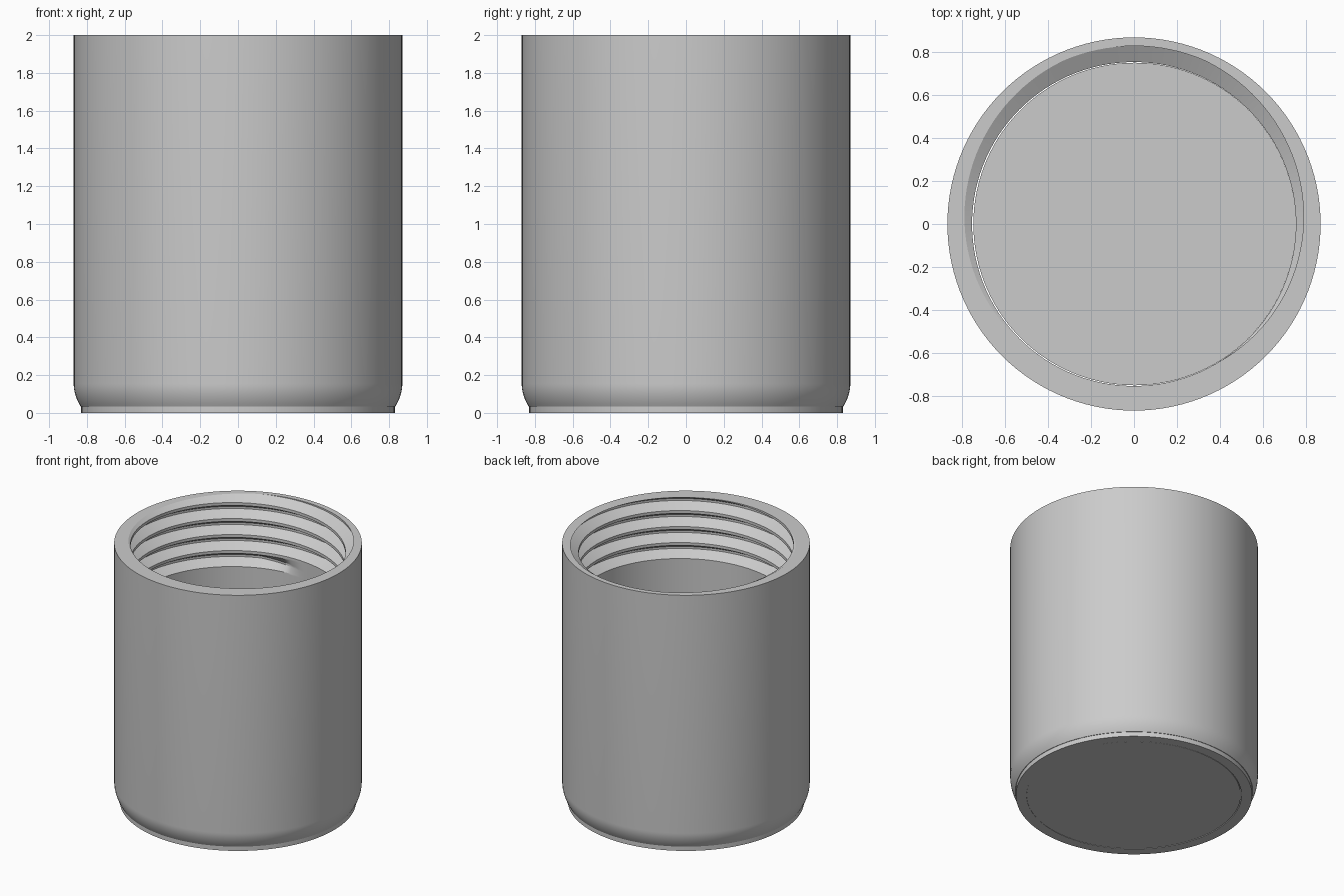
import bpy, bmesh
from math import sin, cos, tau, pi

cube = bpy.data.objects.get("Cube")
if cube:
    bpy.data.objects.remove(cube)

SEG = 120                      # steps around the wall
HEIGHT, OUTER, FOOT, BORE, ROOT = 2.0, 0.87, 0.83, 0.755, 0.83
PITCH, TURNS = 0.124, 4        # internal thread

grey = bpy.data.materials.new("plain grey")
grey.use_nodes = True
grey.diffuse_color = (0.6, 0.6, 0.6, 1)
grey.node_tree.nodes["Principled BSDF"].inputs["Base Color"].default_value = (0.6, 0.6, 0.6, 1)


def finish(bm, name):
    bmesh.ops.recalc_face_normals(bm, faces=bm.faces)
    mesh = bpy.data.meshes.new(name)
    bm.to_mesh(mesh)
    bm.free()
    mesh.materials.append(grey)
    obj = bpy.data.objects.new(name, mesh)
    bpy.context.collection.objects.link(obj)
    bpy.ops.object.select_all(action='DESELECT')
    obj.select_set(True)
    bpy.context.view_layer.objects.active = obj
    bpy.ops.object.shade_smooth_by_angle(angle=pi / 7)
    return obj


def polar(bm, r, angle, z):
    return bm.verts.new((r * cos(angle), r * sin(angle), z))


def skin(bm, columns):
    for a, b in zip(columns, columns[1:]):
        for i in range(len(a) - 1):
            bm.faces.new((a[i], b[i], b[i + 1], a[i + 1]))


bm = bmesh.new()

# Threaded bore: a V-groove profile swept up a helix, one plain turn first
columns, skirt = [], []
for s in range(-SEG, (TURNS + 1) * SEG + 1):
    angle = pi / 2 + tau * (s % SEG) / SEG
    z = HEIGHT + PITCH * (s / SEG - TURNS)
    r = BORE + (ROOT - BORE) * min(max(s / 8, 0), 1)
    profile = [(BORE, -PITCH / 2), (BORE, -0.051), (r, -0.008),
               (r, 0.008), (BORE, 0.051), (BORE, PITCH / 2)]
    columns.append([polar(bm, pr, angle, z + dz) for pr, dz in profile])
    # Plain bore below the thread
    if s <= 0:
        skirt.append([polar(bm, BORE, angle, 0), polar(bm, BORE, angle, z - PITCH / 2)])
skin(bm, columns)
skin(bm, skirt)
bmesh.ops.remove_doubles(bm, verts=bm.verts, dist=1e-5)
bmesh.ops.bisect_plane(bm, geom=bm.verts[:] + bm.edges[:] + bm.faces[:], dist=1e-5,
                       plane_co=(0, 0, HEIGHT), plane_no=(0, 0, 1), clear_outer=True)

# Outer wall with rounded shoulder and narrow foot
outline = [(BORE, 0), (FOOT, 0), (FOOT, 0.035)]
outline += [(OUTER - 0.036 * (1 - t / 8) ** 2, 0.035 + 0.12 * t / 8) for t in range(9)]
outline.append((OUTER, HEIGHT))
skin(bm, [[polar(bm, r, pi / 2 + tau * (k % SEG) / SEG, z) for r, z in outline]
          for k in range(SEG + 1)])
bmesh.ops.remove_doubles(bm, verts=bm.verts, dist=1e-5)

# Flat rim between the outer wall and the cut thread
rim = [e for e in bm.edges if e.is_boundary and all(v.co.z > HEIGHT - 1e-4 for v in e.verts)]
bmesh.ops.triangle_fill(bm, edges=rim, use_beauty=True, normal=(0, 0, 1))
finish(bm, "threaded_sleeve")

# Loose-fitting floor disc
bm = bmesh.new()
bmesh.ops.create_cone(bm, cap_ends=True, segments=SEG, radius1=0.752, radius2=0.752, depth=0.04)
bmesh.ops.translate(bm, verts=bm.verts, vec=(0.003, 0, 0.02))
finish(bm, "floor_disc")
